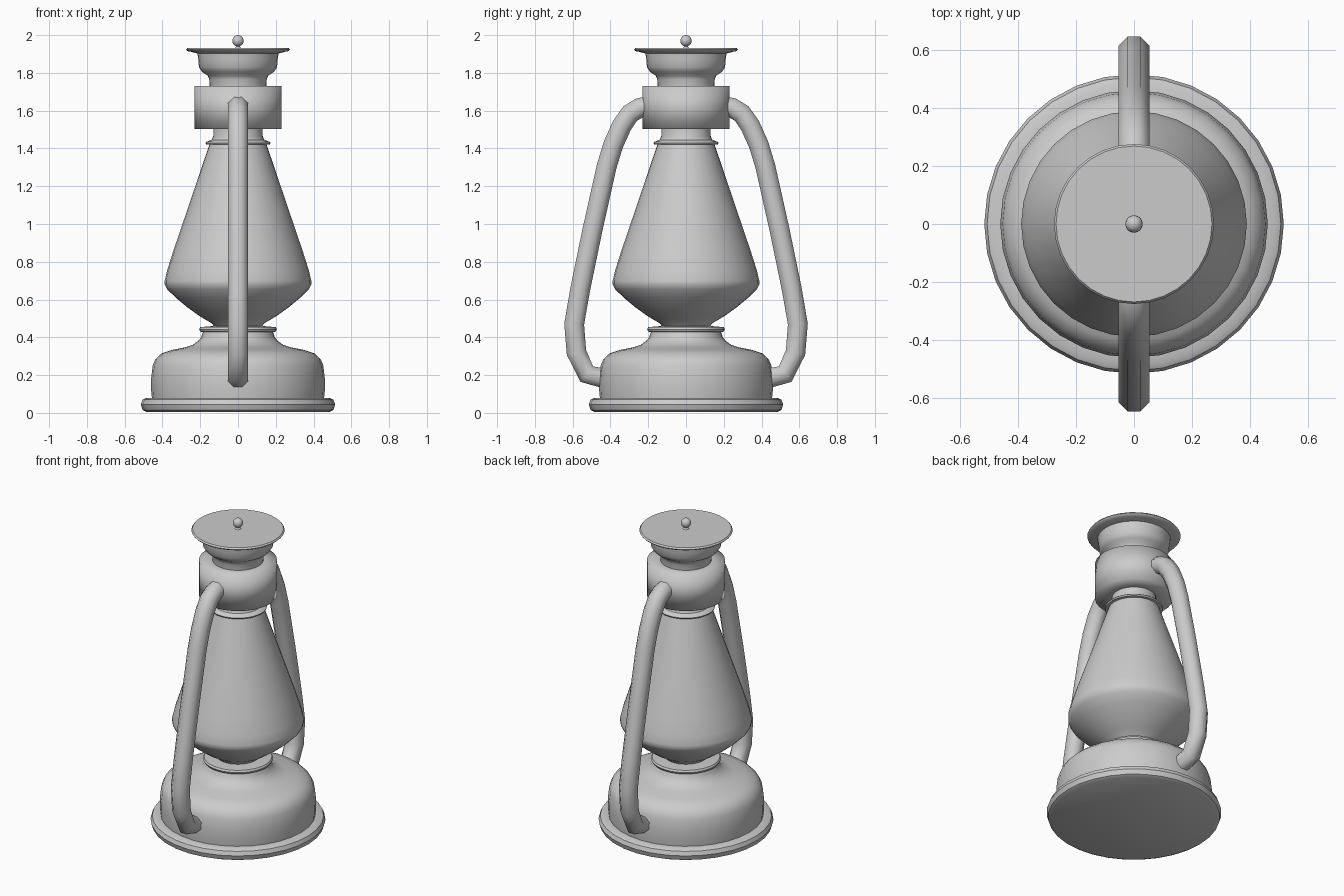
import bpy, bmesh, math
from mathutils import Vector

if "Cube" in bpy.data.objects:
    bpy.data.objects.remove(bpy.data.objects["Cube"])


def finish(bm, name, angle=40):
    bmesh.ops.recalc_face_normals(bm, faces=bm.faces[:])
    mesh = bpy.data.meshes.new(name)
    bm.to_mesh(mesh)
    bm.free()
    ob = bpy.data.objects.new(name, mesh)
    bpy.context.collection.objects.link(ob)
    bpy.ops.object.select_all(action='DESELECT')
    bpy.context.view_layer.objects.active = ob
    ob.select_set(True)
    bpy.ops.object.shade_smooth_by_angle(angle=math.radians(angle))
    return ob


def lathe(name, profile, sides=32, angle=40):
    """Revolve (radius, z) points around z; ends are capped."""
    bm = bmesh.new()
    rings = [[bm.verts.new((r * math.cos(2 * math.pi * i / sides),
                            r * math.sin(2 * math.pi * i / sides), z))
              for i in range(sides)] for r, z in profile]
    for a, b in zip(rings, rings[1:]):
        for i in range(sides):
            j = (i + 1) % sides
            bm.faces.new((a[i], a[j], b[j], b[i]))
    bm.faces.new(rings[0][::-1])
    bm.faces.new(rings[-1])
    return finish(bm, name, angle)


def side_tube(name, path, radius, side, sides=8):
    """Sweep a polygon along (y, z) points, on the +y or -y side."""
    bm = bmesh.new()
    pts = [Vector((0, y * side, z)) for y, z in path]
    rings = []
    for k, p in enumerate(pts):
        d_in = (p - pts[max(k - 1, 0)]).normalized()
        d_out = (pts[min(k + 1, len(pts) - 1)] - p).normalized()
        t = (d_in + d_out).normalized()
        u, v = Vector((1, 0, 0)), t.cross(Vector((1, 0, 0)))
        ring = []
        for i in range(sides):
            a = 2 * math.pi * (i + 0.5) / sides
            ring.append(bm.verts.new(p + radius * (math.cos(a) * u + math.sin(a) * v)))
        rings.append(ring)
    for a, b in zip(rings, rings[1:]):
        for i in range(sides):
            j = (i + 1) % sides
            bm.faces.new((a[i], a[j], b[j], b[i]))
    bm.faces.new(rings[0])
    bm.faces.new(rings[-1])
    return finish(bm, name, 60)


# Fuel tank with its foot rim
lathe("foot_rim", [(.485, .005), (.505, .015), (.515, .045), (.505, .07),
                   (.485, .08), (.44, .08)])
lathe("fuel_tank", [(.455, .07), (.46, .12), (.46, .18), (.452, .25), (.437, .285),
                    (.405, .315), (.35, .333), (.28, .347), (.24, .36),
                    (.212, .38), (.195, .40), (.185, .43)])

# Burner collar below the glass
lathe("burner_collar", [(.185, .428), (.2, .43), (.206, .442), (.2, .454), (.13, .46)])

# Glass globe
lathe("glass_globe", [(.12, .45), (.14, .475), (.20, .51), (.27, .56), (.33, .61),
                      (.375, .655), (.388, .68), (.388, .70), (.375, .755),
                      (.34, .865), (.26, 1.10), (.15, 1.425)])

# Ring and neck above the glass
lathe("glass_ring", [(.14, 1.42), (.168, 1.422), (.172, 1.43), (.166, 1.436),
                     (.14, 1.445), (.131, 1.465), (.13, 1.51)])

# Wide band that holds the side tubes
lathe("chimney_band", [(.13, 1.503), (.23, 1.503), (.23, 1.73), (.15, 1.73)], angle=100)

# Chimney and cap
lathe("chimney", [(.15, 1.72), (.152, 1.765), (.16, 1.785), (.19, 1.805), (.207, 1.83),
                  (.21, 1.87), (.215, 1.905)])
lathe("chimney_cap", [(.205, 1.90), (.25, 1.912), (.268, 1.915), (.275, 1.923),
                      (.268, 1.932), (.15, 1.932)])

# Knob on a short stem
lathe("knob_stem", [(.02, 1.93), (.01, 1.94), (.01, 1.96)], sides=12)
bm = bmesh.new()
bmesh.ops.create_uvsphere(bm, u_segments=16, v_segments=10, radius=.03)
knob = finish(bm, "cap_knob")
knob.location.z = 1.97

# Side tubes, mirrored front and back
tube_path = [(.19, 1.625), (.245, 1.615), (.295, 1.585), (.34, 1.52), (.385, 1.42),
             (.42, 1.305), (.495, .97), (.56, .655), (.592, .47), (.58, .32),
             (.525, .205), (.42, .18)]
for name, side in (("front_tube", -1), ("back_tube", 1)):
    side_tube(name, tube_path, .057, side)
